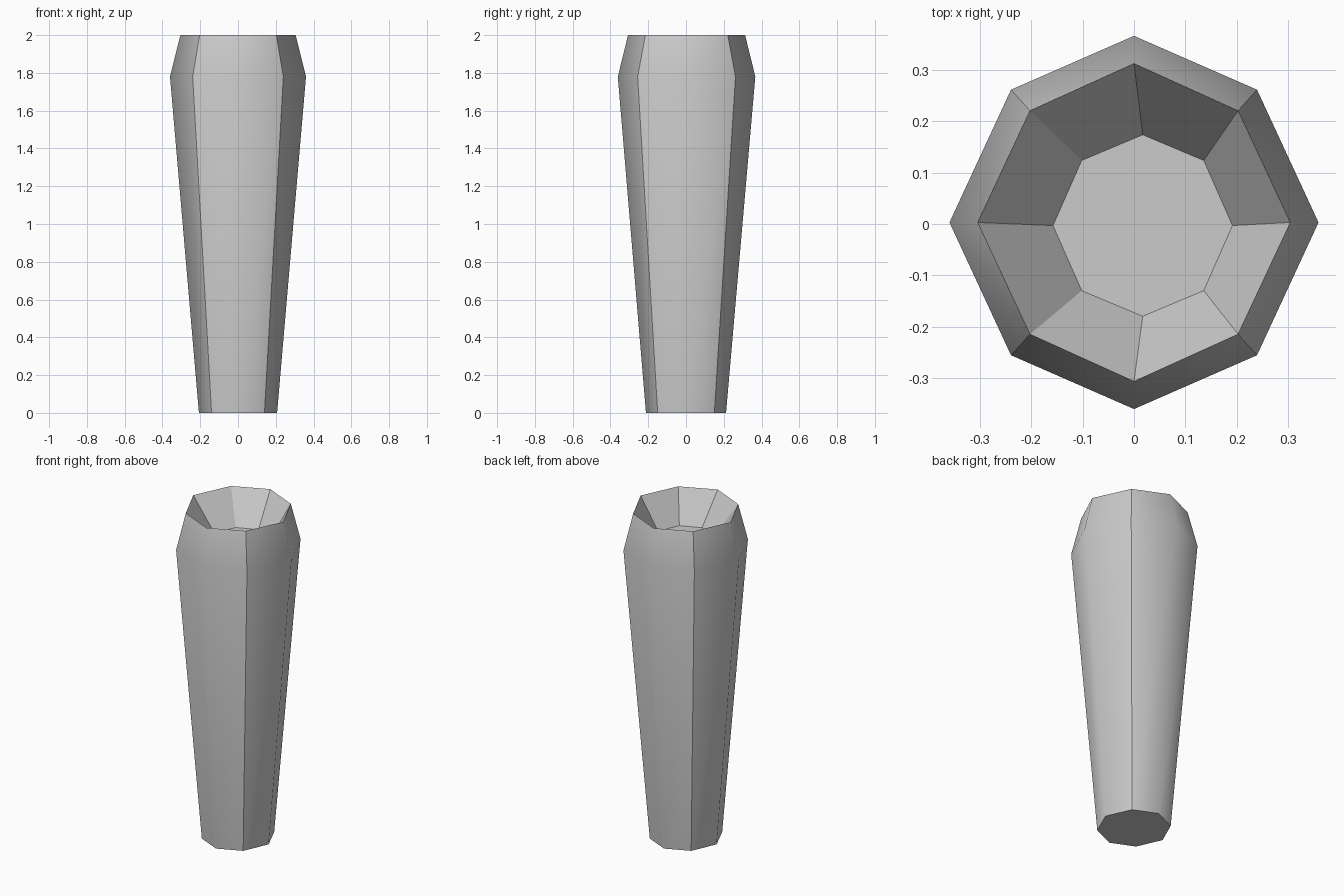
import bpy, bmesh

if "Cube" in bpy.data.objects:
    bpy.data.objects.remove(bpy.data.objects["Cube"])

# Rings: axis radii, diagonal half-sizes, centre (bottom, shoulder, rim, recess floor)
RINGS = [
    # rx, ry, dx, dy, cx, cy, z
    (0.207, 0.212, 0.140, 0.150, 0.0, 0.0, 0.0),
    (0.360, 0.364, 0.240, 0.259, 0.0, 0.003, 1.78),
    (0.305, 0.310, 0.203, 0.218, 0.0, 0.003, 2.0),
    (0.175, 0.177, 0.119, 0.127, 0.017, -0.003, 1.81),
]


def ring(bm, rx, ry, dx, dy, cx, cy, z):
    pts = [(rx, 0), (dx, dy), (0, ry), (-dx, dy),
           (-rx, 0), (-dx, -dy), (0, -ry), (dx, -dy)]
    return [bm.verts.new((cx + x, cy + y, z)) for x, y in pts]


bm = bmesh.new()
rings = [ring(bm, *r) for r in RINGS]

# Bottom and recess floor
bm.faces.new(rings[0][::-1])
bm.faces.new(rings[3])

# Tapered outer wall, bevelled shoulder and recess wall
for level, (low, high) in enumerate(zip(rings, rings[1:])):
    for i in range(8):
        j = (i + 1) % 8
        face = bm.faces.new((low[i], low[j], high[j], high[i]))
        face.smooth = level < 2

# Crisp diagonal corners, rim and base; softer bends elsewhere
for level in (0, 1):
    for i in (1, 3, 5, 7):
        bm.edges.get((rings[level][i], rings[level + 1][i])).smooth = False
for loop in (rings[0], rings[2], rings[3]):
    for i in range(8):
        bm.edges.get((loop[i], loop[(i + 1) % 8])).smooth = False

bmesh.ops.recalc_face_normals(bm, faces=bm.faces)
mesh = bpy.data.meshes.new("tapered_post")
bm.to_mesh(mesh)
bm.free()
bpy.context.collection.objects.link(bpy.data.objects.new("tapered_post", mesh))
